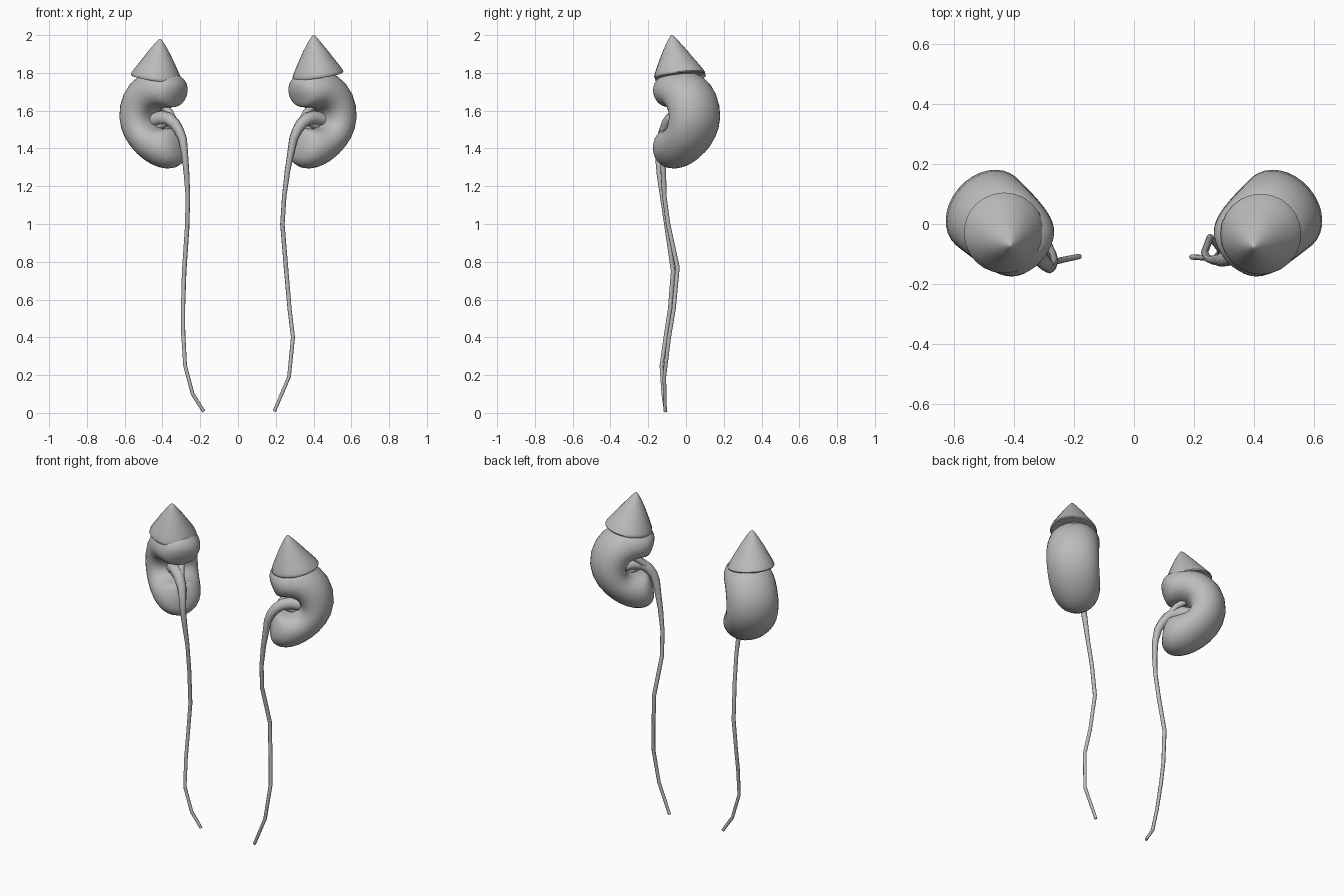
import bpy, bmesh, math
from mathutils import Vector

cube = bpy.data.objects.get("Cube")
if cube:
    bpy.data.objects.remove(cube, do_unlink=True)

grey = bpy.data.materials.new("plain_grey")
grey.use_nodes = True
grey.diffuse_color = (0.5, 0.5, 0.5, 1)
grey.node_tree.nodes["Principled BSDF"].inputs["Base Color"].default_value = (0.5, 0.5, 0.5, 1)


def finish(obj, angle=50):
    """Apply the material and smooth shading."""
    obj.data.materials.clear()
    obj.data.materials.append(grey)
    bpy.ops.object.select_all(action="DESELECT")
    obj.select_set(True)
    bpy.context.view_layer.objects.active = obj
    bpy.ops.object.shade_smooth_by_angle(angle=math.radians(angle))


def loft(name, rings, subdivide=False):
    """Skin a list of point rings and close both ends."""
    bm = bmesh.new()
    loops = [[bm.verts.new(p) for p in ring] for ring in rings]
    n = len(loops[0])
    for a, b in zip(loops, loops[1:]):
        for i in range(n):
            j = (i + 1) % n
            bm.faces.new((a[i], a[j], b[j], b[i]))
    for loop in (loops[0], loops[-1]):
        pole = bm.verts.new(sum((v.co for v in loop), Vector()) / n)
        for i in range(n):
            bm.faces.new((loop[i], loop[(i + 1) % n], pole))
    bmesh.ops.recalc_face_normals(bm, faces=bm.faces)
    mesh = bpy.data.meshes.new(name)
    bm.to_mesh(mesh)
    bm.free()
    obj = bpy.data.objects.new(name, mesh)
    bpy.context.collection.objects.link(obj)
    finish(obj, 180 if subdivide else 50)
    if subdivide:
        obj.modifiers.new("smooth", "SUBSURF").levels = 1
        obj.modifiers["smooth"].render_levels = 1
    return obj


# Bean body: rings fanned about the notch (angle, inner reach, outer reach, half width)
BEAN = [(97, .13, .18, .03), (92, .10, .215, .08), (82, .065, .25, .115),
        (65, .06, .29, .137), (47, .075, .335, .147), (25, .105, .365, .153),
        (0, .115, .366, .156), (-22, .105, .335, .154), (-42, .075, .308, .15),
        (-60, .058, .295, .142), (-76, .06, .283, .127), (-88, .085, .26, .10),
        (-95, .12, .22, .055)]


def bean(name, side):
    rings = []
    for deg, inner, outer, half in BEAN:
        phi = math.radians(deg)
        mid, rad = (inner + outer) / 2, (outer - inner) / 2
        ring = []
        for k in range(16):
            t = math.tau * k / 16
            # hollow the inner side at the notch
            hollow = .05 * max(0, -math.cos(t)) ** 4 * max(0, math.cos(phi * 2))
            r = mid + rad * math.cos(t) + hollow
            w = half * math.sin(t)
            s = r * math.cos(phi) - .17
            ring.append((side * (.45 + .75 * s - .66 * w), .004 + .66 * s + .75 * w,
                         1.56 + r * math.sin(phi)))
        rings.append(ring)
    return loft(name, rings, True)


# Pointed cap: (height fraction, radius), tilted base and offset apex
CAP = [(-.03, .10), (-.03, .131), (.0, .135), (.06, .131), (.2, .115), (.4, .09),
       (.6, .065), (.78, .040), (.9, .022), (.97, .010), (1, .003)]


def cap(name, side, base, apex, tilt):
    base, apex = Vector(base), Vector(apex)
    rings = []
    for h, r in CAP:
        c = base.lerp(apex, h)
        ring = []
        for k in range(24):
            t = math.tau * k / 24
            x, y = r * math.cos(t), r * math.sin(t)
            ring.append((side * (c.x + x), c.y + y, c.z + (tilt * x + .10 * y) * (1 - max(h, 0))))
        rings.append(ring)
    return loft(name, rings)


def tube(name, side, points):
    """Round tube through (x, y, z, radius) points."""
    data = bpy.data.curves.new(name, "CURVE")
    data.dimensions = "3D"
    data.bevel_depth = 1
    data.bevel_resolution = 2
    data.use_fill_caps = True
    spline = data.splines.new("POLY")
    spline.points.add(len(points) - 1)
    for p, (x, y, z, r) in zip(spline.points, points):
        p.co = (side * x, y, z, 1)
        p.radius = r
    obj = bpy.data.objects.new(name, data)
    bpy.context.collection.objects.link(obj)
    bpy.ops.object.select_all(action="DESELECT")
    obj.select_set(True)
    bpy.context.view_layer.objects.active = obj
    bpy.ops.object.convert(target="MESH")
    finish(bpy.context.view_layer.objects.active)


FUNNEL = [(.45, -.01, 1.55, .04), (.40, -.05, 1.562, .038), (.365, -.08, 1.555, .035),
          (.335, -.10, 1.53, .031), (.312, -.115, 1.495, .027)]
LEFT_DUCT = [(.293, -.12, 1.45, .023), (.278, -.12, 1.37, .018), (.262, -.12, 1.28, .015),
             (.245, -.115, 1.15, .012), (.235, -.095, 1.0, .012), (.254, -.045, .77, .012),
             (.273, -.065, .55, .011), (.291, -.09, .4, .011), (.27, -.115, .19, .010),
             (.192, -.11, .008, .009)]
RIGHT_DUCT = [(.293, -.135, 1.45, .023), (.282, -.147, 1.37, .018), (.272, -.14, 1.26, .015),
              (.265, -.125, 1.14, .012), (.27, -.10, .97, .012), (.285, -.068, .75, .012),
              (.291, -.085, .55, .011), (.29, -.105, .42, .011), (.28, -.13, .25, .010),
              (.24, -.12, .1, .010), (.182, -.108, .008, .009)]
SIDES = [("left", 1, (.423, -.034, 1.79), (.40, -.075, 2.0), .14, LEFT_DUCT),
         ("right", -1, (.433, -.03, 1.775), (.413, -.07, 1.98), .14, RIGHT_DUCT)]

for label, side, base, apex, tilt, duct in SIDES:
    bean(label + "_bean_body", side)
    cap(label + "_pointed_cap", side, base, apex, tilt)
    tube(label + "_duct", side, FUNNEL + duct)
    # short branches from the funnel into the notch
    tube(label + "_upper_branch", side, [(.335, -.09, 1.54, .018), (.36, -.05, 1.59, .018),
                                         (.41, -.01, 1.63, .02)])
    tube(label + "_lower_branch", side, [(.36, -.08, 1.545, .02), (.41, -.04, 1.52, .02),
                                         (.45, 0, 1.48, .02)])
